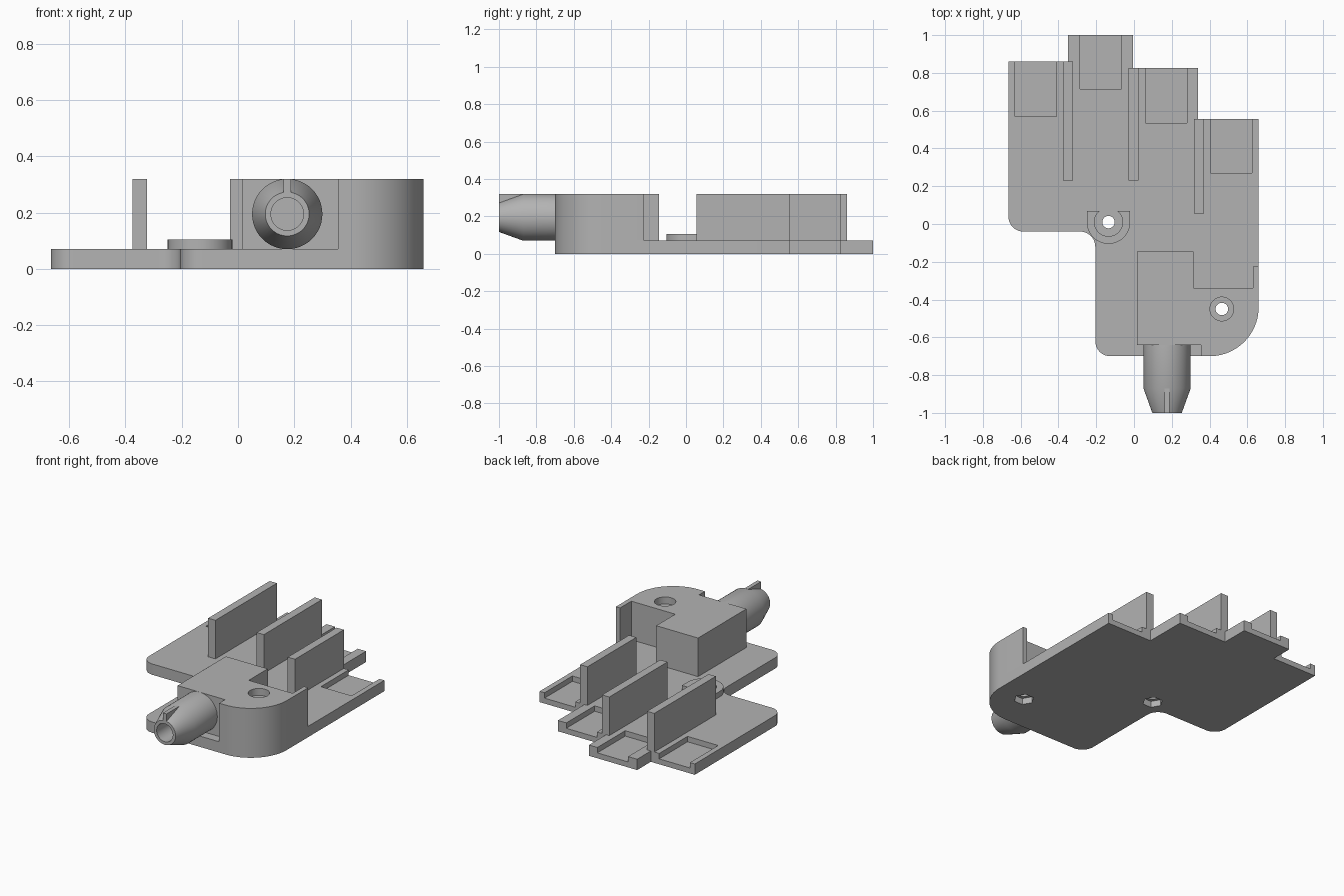
import bpy, bmesh, math
from mathutils import Matrix, Vector

if "Cube" in bpy.data.objects:
    bpy.data.objects.remove(bpy.data.objects["Cube"])

T = 0.07      # plate thickness
H = 0.32      # overall height

grey = bpy.data.materials.new("plain grey")
grey.diffuse_color = (0.45, 0.45, 0.45, 1)
grey.use_nodes = True
grey.node_tree.nodes["Principled BSDF"].inputs["Base Color"].default_value = grey.diffuse_color


def finish(name, bm):
    bmesh.ops.recalc_face_normals(bm, faces=bm.faces[:])
    me = bpy.data.meshes.new(name)
    bm.to_mesh(me)
    bm.free()
    ob = bpy.data.objects.new(name, me)
    me.materials.append(grey)
    bpy.context.collection.objects.link(ob)
    return ob


def prism(name, pts, z0, z1):
    """Extrude a flat outline from z0 to z1."""
    bm = bmesh.new()
    f = bm.faces.new([bm.verts.new((x, y, z0)) for x, y in pts])
    top = bmesh.ops.extrude_face_region(bm, geom=[f])["geom"]
    vs = [v for v in top if isinstance(v, bmesh.types.BMVert)]
    bmesh.ops.translate(bm, verts=vs, vec=(0, 0, z1 - z0))
    return finish(name, bm)


def box(name, x0, x1, y0, y1, z0, z1):
    return prism(name, [(x0, y0), (x1, y0), (x1, y1), (x0, y1)], z0, z1)


def arc(cx, cy, r, a0, a1, n=10):
    angles = [math.radians(a0 + (a1 - a0) * i / n) for i in range(n + 1)]
    return [(cx + r * math.cos(a), cy + r * math.sin(a)) for a in angles]


def disc(name, cx, cy, r, z0, z1, n=40):
    return prism(name, arc(cx, cy, r, 0, 360, n)[:-1], z0, z1)


def cut(ob, cutters):
    for c in cutters:
        m = ob.modifiers.new("cut", 'BOOLEAN')
        m.operation, m.solver, m.object = 'DIFFERENCE', 'EXACT', c
    dg = bpy.context.evaluated_depsgraph_get()
    me = bpy.data.meshes.new_from_object(ob.evaluated_get(dg))
    ob.modifiers.clear()
    ob.data = me
    for c in cutters:
        bpy.data.objects.remove(c)


def smooth(ob):
    bpy.ops.object.select_all(action='DESELECT')
    ob.select_set(True)
    bpy.context.view_layer.objects.active = ob
    bpy.ops.object.shade_smooth_by_angle(angle=math.radians(30))


boss_xy = (-0.135, 0.01)
screw_xy = (0.465, -0.45)
big_corner = arc(0.40, -0.44, 0.26, 270, 360, 20)

# base plate with stepped back edge and rounded front corners
outline = (arc(-0.125, -0.62, 0.08, 180, 270) + big_corner
           + [(0.66, 0.555), (0.34, 0.555), (0.34, 0.825), (-0.005, 0.825),
              (-0.005, 1.0), (-0.35, 1.0), (-0.35, 0.86), (-0.665, 0.86)]
           + arc(-0.585, 0.04, 0.08, 180, 270)
           + arc(-0.285, -0.12, 0.08, 90, 0))
plate = prism("base_plate", outline, 0, T)

# open-ended pockets, screw holes and nut recesses
cutters = [box("pocket_cutter", x, x + 0.22, y, y + 0.4, 0.035, 0.2)
           for x, y in [(-0.63, 0.57), (-0.285, 0.715), (0.06, 0.535), (0.405, 0.27)]]
for x, y in (boss_xy, screw_xy):
    cutters.append(disc("hole_cutter", x, y, 0.033, -0.1, 0.2))
    cutters.append(disc("nut_cutter", x, y, 0.06, -0.1, 0.04, 6))
cut(plate, cutters)
smooth(plate)

# upright dividers
for i, (x, y0, y1) in enumerate([(-0.375, 0.23, 0.86), (-0.028, 0.23, 0.825),
                                 (0.318, 0.055, 0.555)]):
    box(f"divider_{i + 1}", x, x + 0.052, y0, y1, T, H)

# tall front block with counterbored screw hole
block = prism("front_block",
              [(0.015, -0.64), (0.355, -0.64), (0.355, -0.70)] + big_corner
              + [(0.66, -0.225), (0.63, -0.225), (0.63, -0.34), (0.315, -0.34),
                 (0.315, -0.145), (0.015, -0.145)], T, H)
cut(block, [disc("hole_cutter", *screw_xy, 0.033, 0, 0.5),
            disc("counterbore_cutter", *screw_xy, 0.063, 0.275, 0.5)])
smooth(block)

# low screw boss, flat at the back
bx, by = boss_xy
boss = prism("screw_boss", arc(bx, by, 0.115, 180, 360, 24)
             + [(bx + 0.115, 0.07), (bx - 0.115, 0.07)], T, 0.105)
cut(boss, [disc("boss_cutter", bx, by, 0.075, 0, 0.2)])
smooth(boss)

# tapered nozzle, turned around the y axis
centre = Vector((0.175, 0, 0.195))
profile = [(0, -0.64), (0.125, -0.64), (0.125, -0.87), (0.078, -1.0),
           (0.058, -1.0), (0.058, -0.72), (0, -0.72)]
bm = bmesh.new()
vs = [bm.verts.new(centre + Vector((r, y, 0))) for r, y in profile]
es = [bm.edges.new(p) for p in zip(vs, vs[1:])]
bmesh.ops.spin(bm, geom=vs + es, cent=centre, axis=(0, 1, 0),
               angle=math.tau, steps=48)
bmesh.ops.remove_doubles(bm, verts=bm.verts[:], dist=1e-4)
smooth(finish("nozzle", bm))

# key fin on top of the nozzle taper
box("nozzle_key", 0.162, 0.188, -1.0, -0.87, 0.268, H)
